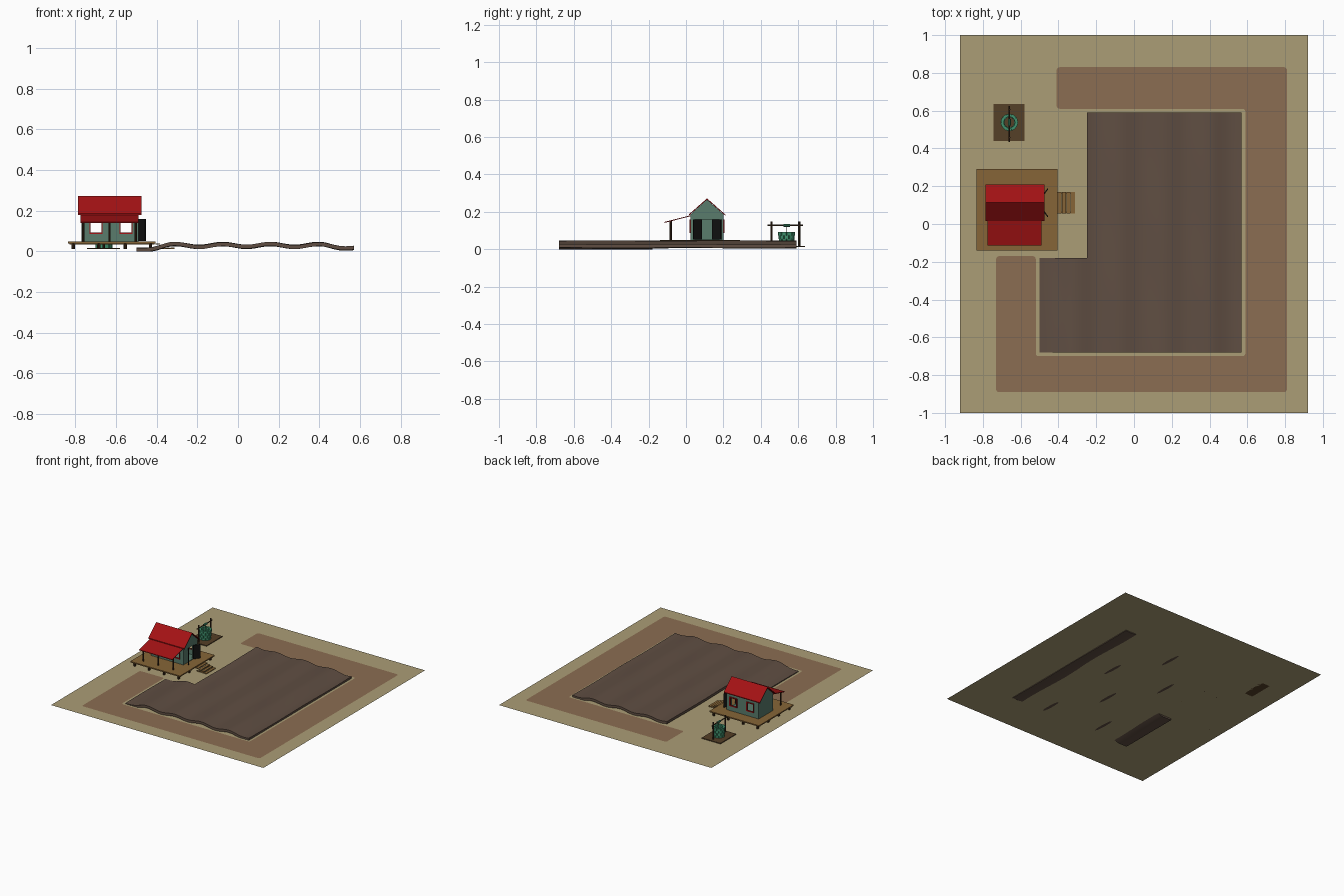
import bpy, bmesh, math
from mathutils import Vector, Matrix

if "Cube" in bpy.data.objects:
    bpy.data.objects.remove(bpy.data.objects["Cube"])

G = 0.012  # ground level


def mat(name, r, g, b):
    m = bpy.data.materials.new(name)
    m.diffuse_color = (r, g, b, 1)
    m.use_nodes = True
    m.node_tree.nodes["Principled BSDF"].inputs["Base Color"].default_value = m.diffuse_color
    return m


SAND = mat("sand", .41, .34, .18)
PATH = mat("path", .26, .155, .084)
SOIL = mat("soil", .115, .076, .055)
RED = mat("red", .37, .006, .007)
WALL = mat("wall", .1, .2, .15)
DECK = mat("deck", .24, .13, .038)
DARK = mat("dark_wood", .045, .022, .01)
PLATE = mat("plate", .09, .05, .02)
BLACK = mat("black", .006, .006, .006)
STONE = mat("stone", .05, .28, .15)


def finish(name, bm, material):
    bmesh.ops.recalc_face_normals(bm, faces=bm.faces)
    me = bpy.data.meshes.new(name)
    bm.to_mesh(me)
    bm.free()
    if material:
        me.materials.append(material)
    ob = bpy.data.objects.new(name, me)
    bpy.context.collection.objects.link(ob)
    return ob


def add_box(bm, x0, x1, y0, y1, z0, z1):
    m = Matrix.Translation(((x0 + x1) / 2, (y0 + y1) / 2, (z0 + z1) / 2))
    m = m @ Matrix.Diagonal((x1 - x0, y1 - y0, z1 - z0, 1))
    bmesh.ops.create_cube(bm, size=1, matrix=m)


def boxes(name, material, *dims):
    bm = bmesh.new()
    for d in dims:
        add_box(bm, *d)
    return finish(name, bm, material)


def prism(name, material, profile, x0, x1):
    """Extrude a (y, z) profile along x."""
    bm = bmesh.new()
    f = bm.faces.new([bm.verts.new((x0, y, z)) for y, z in profile])
    ext = bmesh.ops.extrude_face_region(bm, geom=[f])
    bmesh.ops.translate(bm, vec=(x1 - x0, 0, 0),
                        verts=[v for v in ext["geom"] if isinstance(v, bmesh.types.BMVert)])
    return finish(name, bm, material)


def cut(ob, cutter):
    mod = ob.modifiers.new("cut", 'BOOLEAN')
    mod.operation = 'DIFFERENCE'
    mod.object = cutter
    bpy.context.view_layer.objects.active = ob
    bpy.ops.object.modifier_apply(modifier=mod.name)
    bpy.data.objects.remove(cutter)


def rod(name, material, a, b, r, n=8):
    a, b = Vector(a), Vector(b)
    bm = bmesh.new()
    m = Matrix.Translation((a + b) / 2) @ (b - a).to_track_quat('Z', 'Y').to_matrix().to_4x4()
    bmesh.ops.create_cone(bm, cap_ends=True, segments=n, radius1=r, radius2=r,
                          depth=(b - a).length, matrix=m)
    return finish(name, bm, material)


# ground sheet
bm = bmesh.new()
bm.faces.new([bm.verts.new((x, y, G)) for x, y in ((-.92, -1), (.92, -1), (.92, 1), (-.92, 1))])
finish("ground", bm, SAND)

# path around the field, with rounded corners
bm = bmesh.new()
outline = [(-.41, .83), (.81, .83), (.81, -.89), (-.73, -.89), (-.73, -.17), (-.52, -.17),
           (-.52, -.7), (.59, -.7), (.59, .61), (-.41, .61)]
bm.faces.new([bm.verts.new((x, y, G + .002)) for x, y in reversed(outline)])
bmesh.ops.bevel(bm, geom=bm.verts[:], offset=.015, segments=3, profile=.5, affect='VERTICES')
bmesh.ops.triangulate(bm, faces=bm.faces[:])
finish("path", bm, PATH)


# ploughed field: L-shaped wavy slab
def soil_height(x, y):
    ridge = .007 * math.cos(2 * math.pi * (x + .31) / .235)
    drop = .024 * max(0, (-.33 - x) / .17) ** 1.2 + .012 * max(0, (x - .42) / .15)
    return .039 + ridge - drop + .0015 * math.sin(9 * y + 14 * x)


bm = bmesh.new()
nx, ny = 80, 30
xs = [-.5 + .25 * i / 24 for i in range(24)] + [-.25 + .82 * i / 78 for i in range(79)]
ys = [-.68 + .5 * i / 12 for i in range(12)] + [-.18 + .77 * i / 18 for i in range(19)]
grid = {}
for x in xs:
    for y in ys:
        if x > -.251 or y < -.179:
            grid[x, y] = bm.verts.new((x, y, soil_height(x, y)))
for xa, xb in zip(xs, xs[1:]):
    for ya, yb in zip(ys, ys[1:]):
        quad = [(xa, ya), (xb, ya), (xb, yb), (xa, yb)]
        if all(q in grid for q in quad):
            bm.faces.new([grid[q] for q in quad])
ext = bmesh.ops.extrude_face_region(bm, geom=bm.faces[:])
for v in ext["geom"]:
    if isinstance(v, bmesh.types.BMVert):
        v.co.z = max(0, v.co.z - .019)
field = finish("field", bm, SOIL)
low = min(v.co.z for v in field.data.vertices)
for v in field.data.vertices:
    if v.co.z < low + .001:
        v.co.z = 0
bpy.context.view_layer.objects.active = field
field.select_set(True)
bpy.ops.object.shade_smooth_by_angle()
field.select_set(False)

# deck, stilts and steps
boxes("deck", DECK, (-.835, -.405, -.14, .29, .04, .049))
boxes("deck_beams", DECK, *[(-.83, -.41, y - .005, y + .005, .033, .04) for y in (-.12, .01, .14, .27)])
for i, x in enumerate((-.81, -.685, -.555, -.43)):
    for j, y in enumerate((-.12, .01, .14, .27)):
        rod(f"deck_stilt_{i}_{j}", DARK, (x, y, G), (x, y, .04), .008)
boxes("steps", DECK, *[(-.405 + .024 * i, -.384 + .024 * i, .055, .17, .034 - .007 * i, .040 - .007 * i)
                       for i in range(4)])
for i, y in enumerate((.062, .163)):
    prism(f"step_rail_{i}", DECK, [(y - .003, G), (y + .003, G), (y + .003, .018), (y - .003, .018)],
          -.40, -.32)

# hut walls with windows and end doorway cut through
house = prism("hut_walls", WALL, [(.025, .049), (.2, .049), (.2, .187), (.1125, .265), (.025, .187)],
              -.77, -.49)
cut(house, prism("room_cutter", None, [(.031, .053), (.194, .053), (.194, .184), (.1125, .257), (.031, .184)],
                 -.764, -.496))
WINDOWS = [(-.725, -.672), (-.578, -.525)]
for a, b in WINDOWS:
    cut(house, boxes("window_cutter", None, (a, b, -.05, .3, .093, .152)))
cut(house, boxes("door_cutter", None, (-.52, -.45, .083, .142, .0535, .158)))

# window frames, front and back
for k, (y0, y1) in enumerate(((.018, .03), (.195, .207))):
    for i, (a, b) in enumerate(WINDOWS):
        t = .006
        boxes(f"window_frame_{k}_{i}", RED, (a - t, a, y0, y1, .087, .158), (b, b + t, y0, y1, .087, .158),
              (a, b, y0, y1, .087, .093), (a, b, y0, y1, .152, .158))

# open double doors
for i, (h, e) in enumerate((((-.488, .083), (-.456, .038)), ((-.488, .142), (-.456, .187)))):
    d = Vector((e[0] - h[0], e[1] - h[1], 0))
    door = boxes(f"door_{i}", BLACK, (0, d.length, -.003, .003, .052, .16))
    door.data.transform(Matrix.Translation((h[0], h[1], 0)) @ Matrix.Rotation(math.atan2(d.y, d.x), 4, 'Z'))

# roofs
prism("main_roof", RED, [(.015, .186), (.1125, .272), (.21, .186), (.21, .180), (.1125, .265), (.015, .180)],
      -.787, -.475)
prism("porch_roof", RED, [(.026, .182), (-.115, .146), (-.115, .141), (.026, .177)], -.775, -.49)
for i, x in enumerate((-.762, -.632, -.503)):
    rod(f"porch_post_{i}", DARK, (x, -.082, .049), (x, -.082, .153), .006)
rod("porch_beam", DARK, (-.77, -.082, .147), (-.495, -.082, .147), .004)

# well: base, stone rings, rim, posts, crossbar and pulley
cx, cy = -.66, .538
boxes("well_base", PLATE, (-.743, -.58, .44, .635, G, .018))
bm = bmesh.new()
rows, count = 4, 10
for r in range(rows):
    for i in range(count):
        before = set(bm.verts)
        top = r == rows - 1
        rad = .037 if top else .034
        half = .0125 if top else .0105
        add_box(bm, rad - .008, rad + .008, -half, half, .018 + r * .0185, .0355 + r * .0185)
        bmesh.ops.rotate(bm, matrix=Matrix.Rotation(2 * math.pi * (i + r % 2 / 2) / count, 3, 'Z'),
                         verts=[v for v in bm.verts if v not in before])
bmesh.ops.translate(bm, vec=(cx, cy, 0), verts=bm.verts[:])
finish("well_stones", bm, STONE)
for i, y in enumerate((.457, .605)):
    rod(f"well_post_{i}", DARK, (cx, y, .018), (cx, y, .148), .006)
rod("well_crossbar", DARK, (cx, .435, .127), (cx, .625, .127), .004)
rod("well_pulley", STONE, (cx, cy - .017, .127), (cx, cy + .017, .127), .008, 10)
rod("well_rope", DARK, (cx, cy, .05), (cx, cy, .127), .0015, 6)
